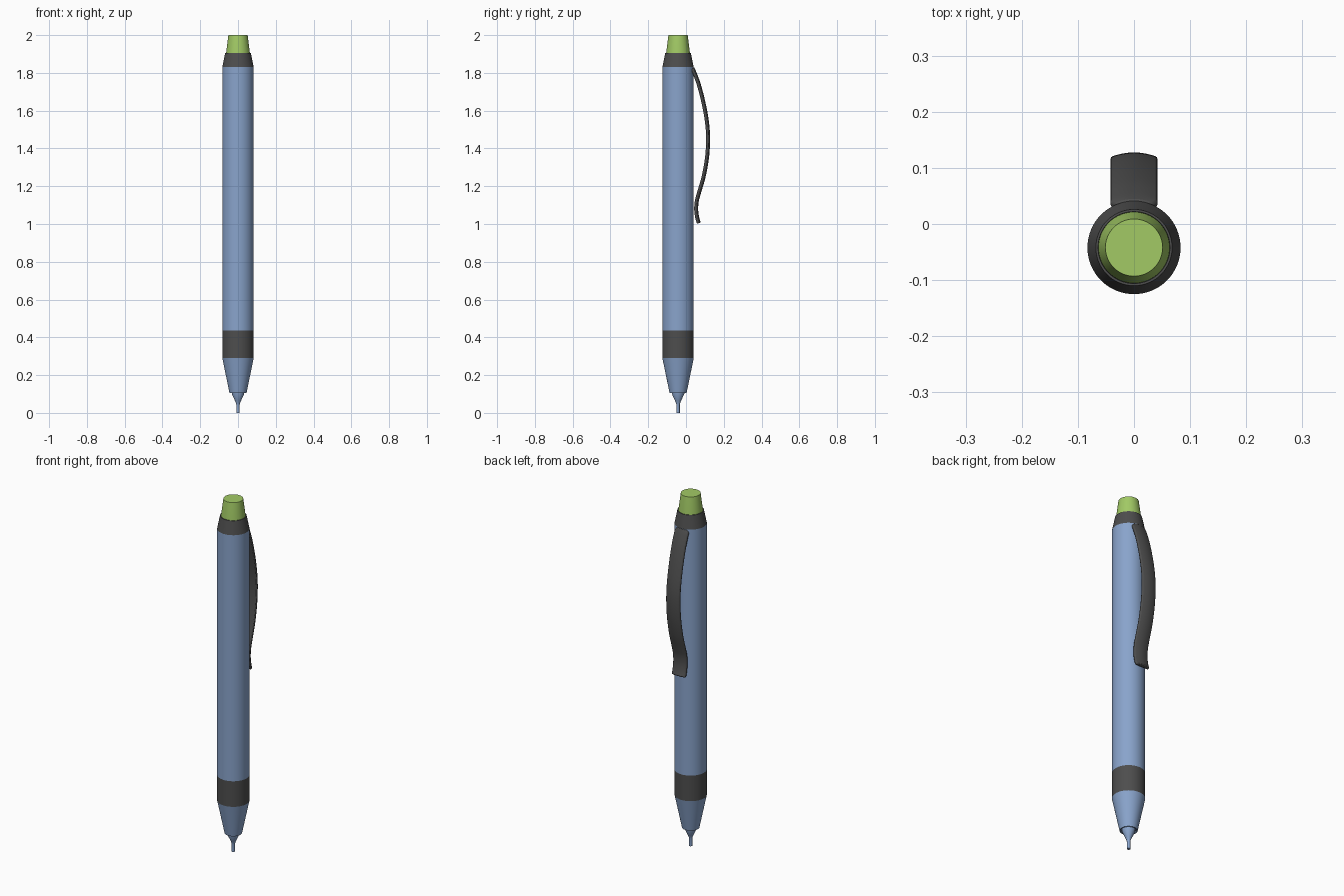
import bpy, bmesh, math
from mathutils import Vector

if "Cube" in bpy.data.objects:
    bpy.data.objects.remove(bpy.data.objects["Cube"])

AXIS_Y = -0.042   # pen axis sits in front of the origin, clip behind it
R = 0.083
SEG = 64


def material(name, rgb):
    m = bpy.data.materials.new(name)
    m.diffuse_color = (*rgb, 1)
    m.use_nodes = True
    m.node_tree.nodes["Principled BSDF"].inputs["Base Color"].default_value = m.diffuse_color
    return m


BLUE = material("blue", (0.25, 0.37, 0.60))
DARK = material("dark_grey", (0.075, 0.075, 0.075))
GREEN = material("green", (0.36, 0.59, 0.13))


def finish(name, bm, mat):
    bmesh.ops.remove_doubles(bm, verts=bm.verts, dist=1e-5)
    bmesh.ops.recalc_face_normals(bm, faces=bm.faces)
    me = bpy.data.meshes.new(name)
    bm.to_mesh(me)
    bm.free()
    me.materials.append(mat)
    ob = bpy.data.objects.new(name, me)
    bpy.context.collection.objects.link(ob)
    bpy.ops.object.select_all(action='DESELECT')
    ob.select_set(True)
    bpy.context.view_layer.objects.active = ob
    bpy.ops.object.shade_smooth_by_angle(angle=math.radians(30))
    return ob


def lathe(name, profile, mat):
    """Revolve (radius, z) points about the pen axis."""
    bm = bmesh.new()
    verts = [bm.verts.new((r, AXIS_Y, z)) for r, z in profile]
    edges = [bm.edges.new(p) for p in zip(verts, verts[1:])]
    bmesh.ops.spin(bm, geom=verts + edges, cent=(0, AXIS_Y, 0), axis=(0, 0, 1),
                   angle=math.tau, steps=SEG, use_merge=True)
    return finish(name, bm, mat)


def smooth_path(pts, n=6):
    """Catmull-Rom curve through the points."""
    p = [Vector(q) for q in pts]
    p = [2 * p[0] - p[1]] + p + [2 * p[-1] - p[-2]]
    out = []
    for a, b, c, d in zip(p, p[1:], p[2:], p[3:]):
        for i in range(n):
            t = i / n
            out.append(0.5 * (2 * b + (c - a) * t + (2 * a - 5 * b + 4 * c - d) * t * t
                              + (3 * b - a - 3 * c + d) * t ** 3))
    return out + [p[-2]]


# Barrel parts, bottom to top
lathe("nozzle", [(0, 0), (0.009, 0), (0.009, 0.043), (0.011, 0.052),
                 (0.016, 0.064), (0.033, 0.101), (0.033, 0.112)], BLUE)
lathe("tip_cone", [(0.030, 0.112), (0.038, 0.110), (0.040, 0.105),
                   (0.045, 0.105), (R, 0.29)], BLUE)
lathe("grip_band", [(R, 0.29), (R, 0.435)], DARK)
lathe("barrel", [(R, 0.435), (R, 1.83)], BLUE)
lathe("collar", [(R, 1.83), (0.068, 1.905), (0.064, 1.905), (0.063, 1.89)], DARK)
lathe("push_button", [(0.064, 1.89), (0.063, 1.905), (0.051, 2.0), (0, 2.0)], GREEN)

# Pocket clip: crowned strip swept along a side profile (y, z)
path = smooth_path([(0.030, 1.825), (0.045, 1.79), (0.066, 1.73), (0.089, 1.64),
                    (0.107, 1.54), (0.113, 1.45), (0.107, 1.35), (0.089, 1.25),
                    (0.066, 1.17), (0.053, 1.12), (0.050, 1.075),
                    (0.055, 1.035), (0.064, 1.003)])
HALF, THICK, CROWN = 0.042, 0.013, 0.008
steps = [i / 4 - 1 for i in range(9)]
section = [(s, THICK / 2 + CROWN * (1 - s * s)) for s in steps]
section += [(-s, -THICK / 2) for s in steps]

bm = bmesh.new()
rings = []
for i, p in enumerate(path):
    t = (path[min(i + 1, len(path) - 1)] - path[max(i - 1, 0)]).normalized()
    normal = Vector((-t.y, t.x))          # points away from the barrel
    taper = (0.72, 0.88, 0.96)[i] if i < 3 else 1
    if i == len(path) - 1:
        taper = 0.95
    rings.append([bm.verts.new((s * HALF * taper, p.x + normal.x * h, p.y + normal.y * h))
                  for s, h in section])
for a, b in zip(rings, rings[1:]):
    for j in range(len(section)):
        k = (j + 1) % len(section)
        bm.faces.new((a[j], a[k], b[k], b[j]))
bm.faces.new(rings[0])
bm.faces.new(rings[-1])
clip = finish("pocket_clip", bm, DARK)
bev = clip.modifiers.new("soft_edges", 'BEVEL')
bev.width, bev.segments, bev.limit_method = 0.004, 2, 'ANGLE'
bev.angle_limit = math.radians(45)
